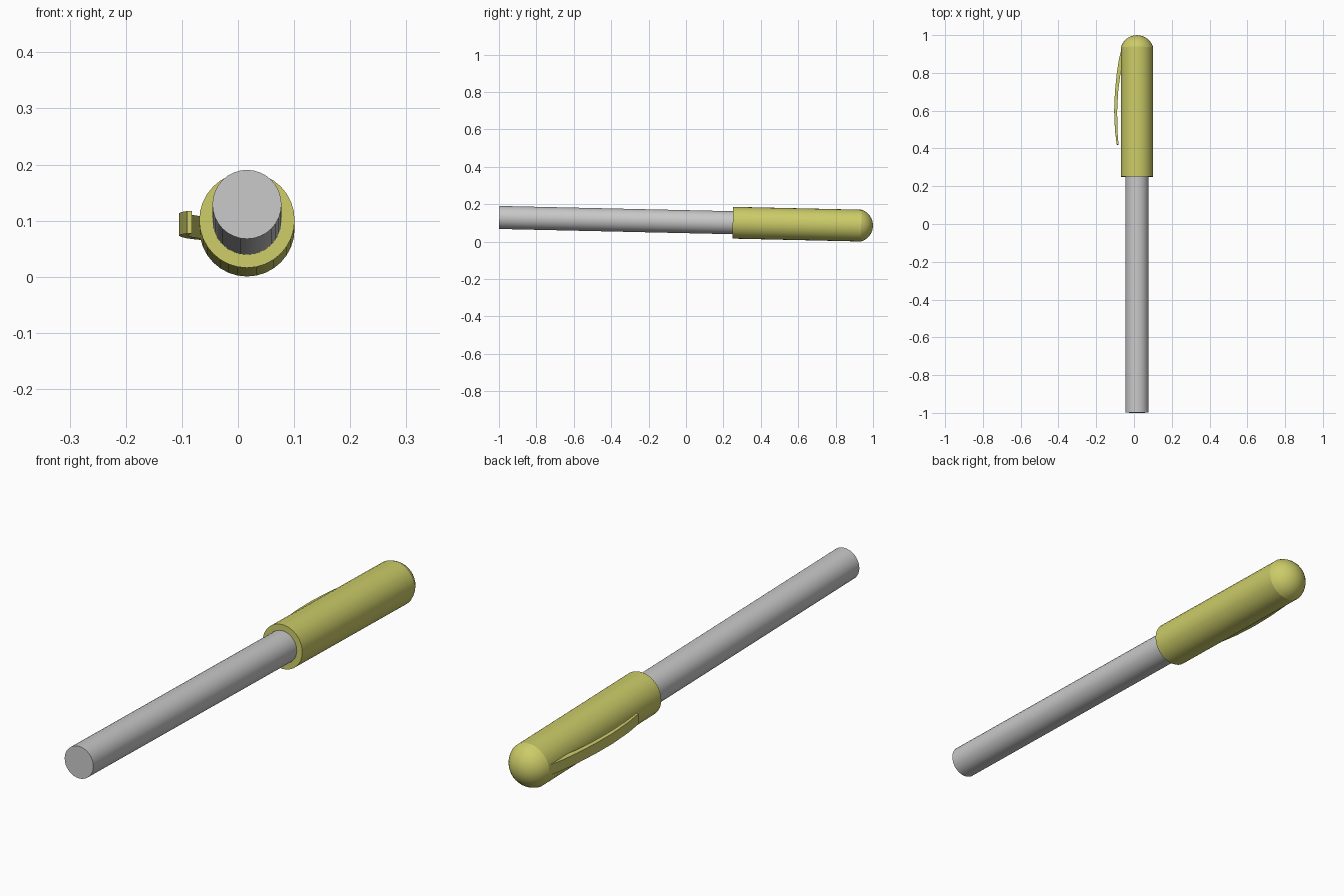
import bpy, bmesh, math
from mathutils import Matrix

cube = bpy.data.objects.get("Cube")
if cube:
    bpy.data.objects.remove(cube, do_unlink=True)

# The pen lies along y, with its capped end dipping slightly
POSE = Matrix.Translation((0.016, 0, 0.1065)) @ Matrix.Rotation(-0.0225, 4, 'X')
SIDES = 32


def make_material(name, rgb):
    mat = bpy.data.materials.new(name)
    mat.use_nodes = True
    mat.diffuse_color = (*rgb, 1)
    mat.node_tree.nodes["Principled BSDF"].inputs["Base Color"].default_value = (*rgb, 1)
    return mat


def finish(name, bm, mat):
    bmesh.ops.recalc_face_normals(bm, faces=bm.faces)
    mesh = bpy.data.meshes.new(name)
    bm.to_mesh(mesh)
    bm.free()
    mesh.materials.append(mat)
    obj = bpy.data.objects.new(name, mesh)
    bpy.context.collection.objects.link(obj)
    obj.matrix_world = POSE
    bpy.ops.object.select_all(action='DESELECT')
    obj.select_set(True)
    bpy.context.view_layer.objects.active = obj
    bpy.ops.object.shade_smooth_by_angle(angle=math.radians(30))
    return obj


def lathe(name, profile, mat):
    """Turn (radius, y) points around the y axis."""
    bm = bmesh.new()
    verts = [bm.verts.new((r, y, 0)) for r, y in profile]
    edges = [bm.edges.new(pair) for pair in zip(verts, verts[1:])]
    bmesh.ops.spin(bm, geom=verts + edges, cent=(0, 0, 0), axis=(0, 1, 0),
                   angle=math.tau, steps=SIDES)
    bmesh.ops.remove_doubles(bm, verts=bm.verts, dist=1e-5)
    return finish(name, bm, mat)


grey = make_material("barrel grey", (0.58, 0.58, 0.58))
yellow = make_material("cap yellow", (0.6, 0.6, 0.14))

# Barrel
BARREL_R, CAP_R = 0.0615, 0.085
BARREL_END, CAP_START, CAP_END, TIP = -0.9985, 0.25, 0.937, 1.0
lathe("barrel", [(0, BARREL_END), (BARREL_R, BARREL_END),
                 (BARREL_R, CAP_START + 0.02)], grey)

# Cap sleeve with a flat rim
lathe("cap_sleeve", [(BARREL_R - 0.002, CAP_START), (CAP_R, CAP_START),
                     (CAP_R, CAP_END)], yellow)

# Domed cap end, part of a sphere
height = TIP - CAP_END
sphere_r = (CAP_R ** 2 + height ** 2) / (2 * height)
spread = math.asin(CAP_R / sphere_r)
dome = []
for i in range(9):
    a = spread * (1 - i / 8)
    dome.append((sphere_r * math.sin(a), TIP - sphere_r * (1 - math.cos(a))))
lathe("cap_dome", dome, yellow)

# Bowed pocket clip: outer and inner edges as (y, x), extruded across
outer = [(0.42, -0.107), (0.5, -0.117), (0.6, -0.121), (0.7, -0.117),
         (0.8, -0.107), (0.87, -0.096), (0.925, -0.083)]
inner = [(0.42, -0.098), (0.5, -0.104), (0.6, -0.105), (0.7, -0.1),
         (0.78, -0.09), (0.83, -0.08), (0.925, -0.08)]
HALF_WIDTH = 0.02
bm = bmesh.new()
rings = []
for (yo, xo), (yi, xi) in zip(outer, inner):
    rings.append([bm.verts.new(p) for p in (
        (xo, yo, -HALF_WIDTH), (xo, yo, HALF_WIDTH),
        (xi, yi, HALF_WIDTH), (xi, yi, -HALF_WIDTH))])
for a, b in zip(rings, rings[1:]):
    for k in range(4):
        n = (k + 1) % 4
        bm.faces.new((a[k], a[n], b[n], b[k]))
bm.faces.new(rings[0])
bm.faces.new(rings[-1])
finish("pocket_clip", bm, yellow)
